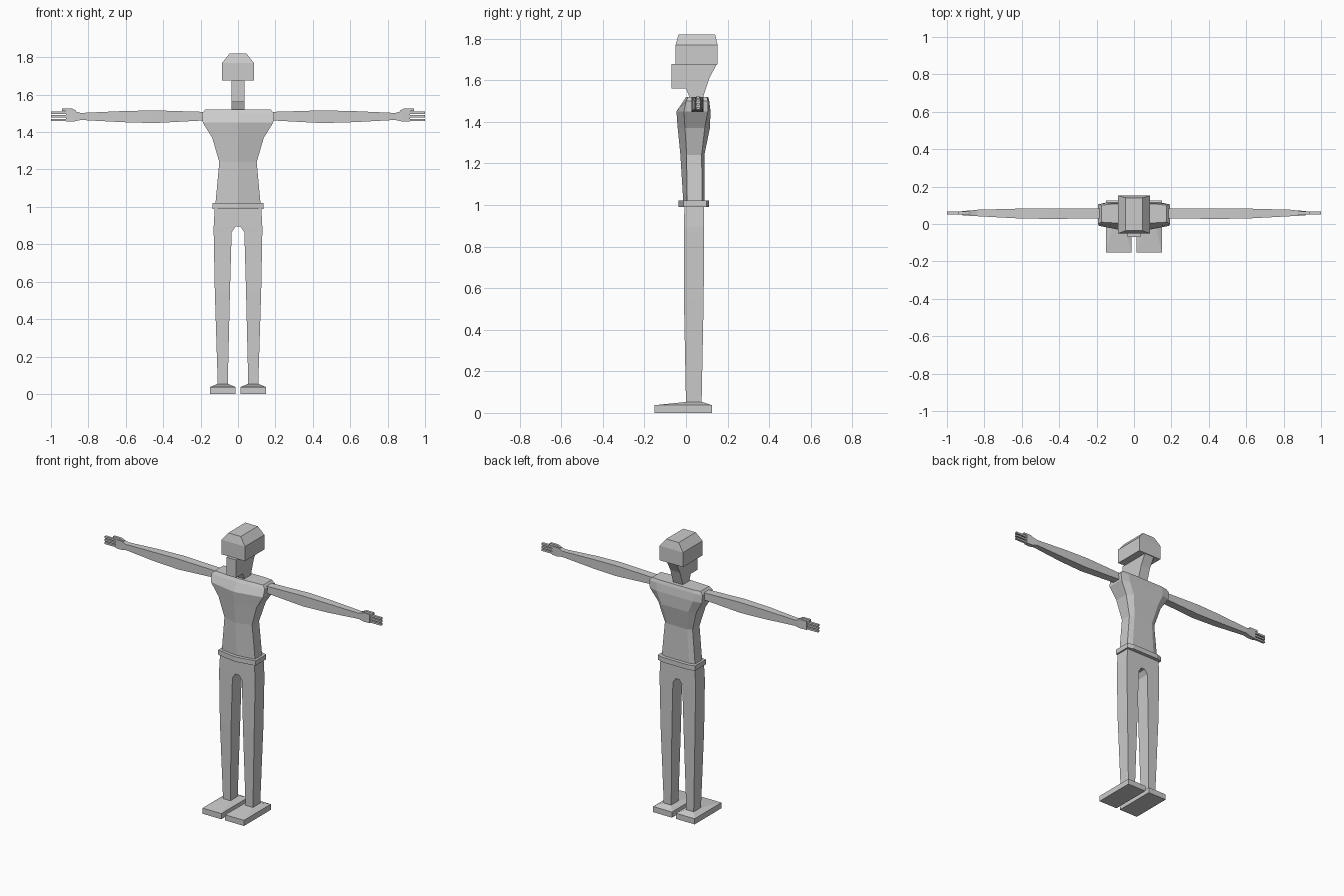
import bpy, bmesh

if "Cube" in bpy.data.objects:
    bpy.data.objects.remove(bpy.data.objects["Cube"])


def loft(name, rings, mirror=False):
    """Skin a list of equal-length point rings, cap the ends, optionally mirror in x."""
    bm = bmesh.new()
    loops = [[bm.verts.new(p) for p in ring] for ring in rings]
    n = len(rings[0])
    for a, b in zip(loops, loops[1:]):
        for i in range(n):
            j = (i + 1) % n
            quad = (a[i], a[j], b[j], b[i])
            # faces lying on the mirror plane would end up inside the body
            if mirror and all(abs(v.co.x) < 1e-5 for v in quad):
                continue
            bm.faces.new(quad)
    bm.faces.new(loops[0][::-1])
    bm.faces.new(loops[-1])
    bmesh.ops.recalc_face_normals(bm, faces=bm.faces)
    mesh = bpy.data.meshes.new(name)
    bm.to_mesh(mesh)
    bm.free()
    obj = bpy.data.objects.new(name, mesh)
    bpy.context.collection.objects.link(obj)
    if mirror:
        mod = obj.modifiers.new("Mirror", 'MIRROR')
        mod.merge_threshold = 0.0005
    return obj


def flat_ring(z, x0, x1, y0, y1):
    return [(x0, y0, z), (x1, y0, z), (x1, y1, z), (x0, y1, z)]


def side_ring(x, y0, y1, z0, z1):
    return [(x, y0, z0), (x, y1, z0), (x, y1, z1), (x, y0, z1)]


def body_ring(z, w, front, front_side, back_side, back):
    """Section with a ridge down the front and a flat back."""
    return [(0, front, z), (w, front_side, z), (w, back_side, z), (w * .7, back, z),
            (-w * .7, back, z), (-w, back_side, z), (-w, front_side, z)]


# Torso and belt
loft("torso", [body_ring(*r) for r in (
    (1.00, .122, -.012, .005, .078, .088),
    (1.24, .100, -.027, .003, .075, .088),
    (1.37, .138, -.040, -.005, .090, .115),
    (1.45, .188, -.046, -.010, .105, .118),
    (1.50, .193, -.012, .000, .105, .112),
    (1.52, .175, .000, .010, .100, .106))])
loft("belt", [body_ring(z, .135, -.035, -.012, .098, .110) for z in (.99, 1.022)])

# Trousers: each leg grows into half of the hips
loft("trousers", [flat_ring(*r) for r in (
    (.045, .055, .108, .000, .075),
    (.55, .043, .124, -.010, .085),
    (.865, .034, .130, -.009, .087),
    (.895, .013, .130, -.009, .087),
    (.895, 0, .130, -.009, .087),
    (1.00, 0, .124, -.008, .087))], mirror=True)

# Shoes with a sloping top
loft("shoes", [flat_ring(*r) for r in (
    (0, .014, .150, -.152, .125),
    (.037, .014, .150, -.152, .125),
    (.052, .050, .113, -.005, .080))], mirror=True)

# Arms and hands
loft("arms", [side_ring(*r) for r in (
    (.185, .030, .082, 1.462, 1.508),
    (.45, .027, .084, 1.448, 1.516),
    (.62, .030, .082, 1.453, 1.512),
    (.845, .042, .076, 1.465, 1.502))], mirror=True)
loft("palms", [side_ring(*r) for r in (
    (.84, .043, .075, 1.465, 1.502),
    (.88, .044, .072, 1.456, 1.514),
    (.92, .047, .069, 1.456, 1.512))], mirror=True)
for i, z in enumerate((1.459, 1.478, 1.497)):
    loft(f"finger_{i + 1}", [side_ring(x, .050, .066, z, z + .012) for x in (.915, 1.0)],
         mirror=True)
loft("thumbs", [side_ring(.865, .050, .066, 1.500, 1.515),
                side_ring(.885, .050, .066, 1.510, 1.525),
                side_ring(.94, .050, .066, 1.512, 1.525)], mirror=True)

# Face and neck: one side profile given thickness
profile = [(-.070, 1.56), (-.070, 1.677), (.148, 1.677), (.112, 1.61),
           (.078, 1.505), (.022, 1.505), (.000, 1.56)]
loft("face_and_neck", [[(x, y, z) for y, z in profile] for x in (-.035, .035)])

# Head with a bevelled crown
loft("head", [flat_ring(*r) for r in (
    (1.675, -.085, .085, -.050, .152),
    (1.770, -.085, .085, -.050, .152),
    (1.820, -.045, .045, -.036, .140))])
